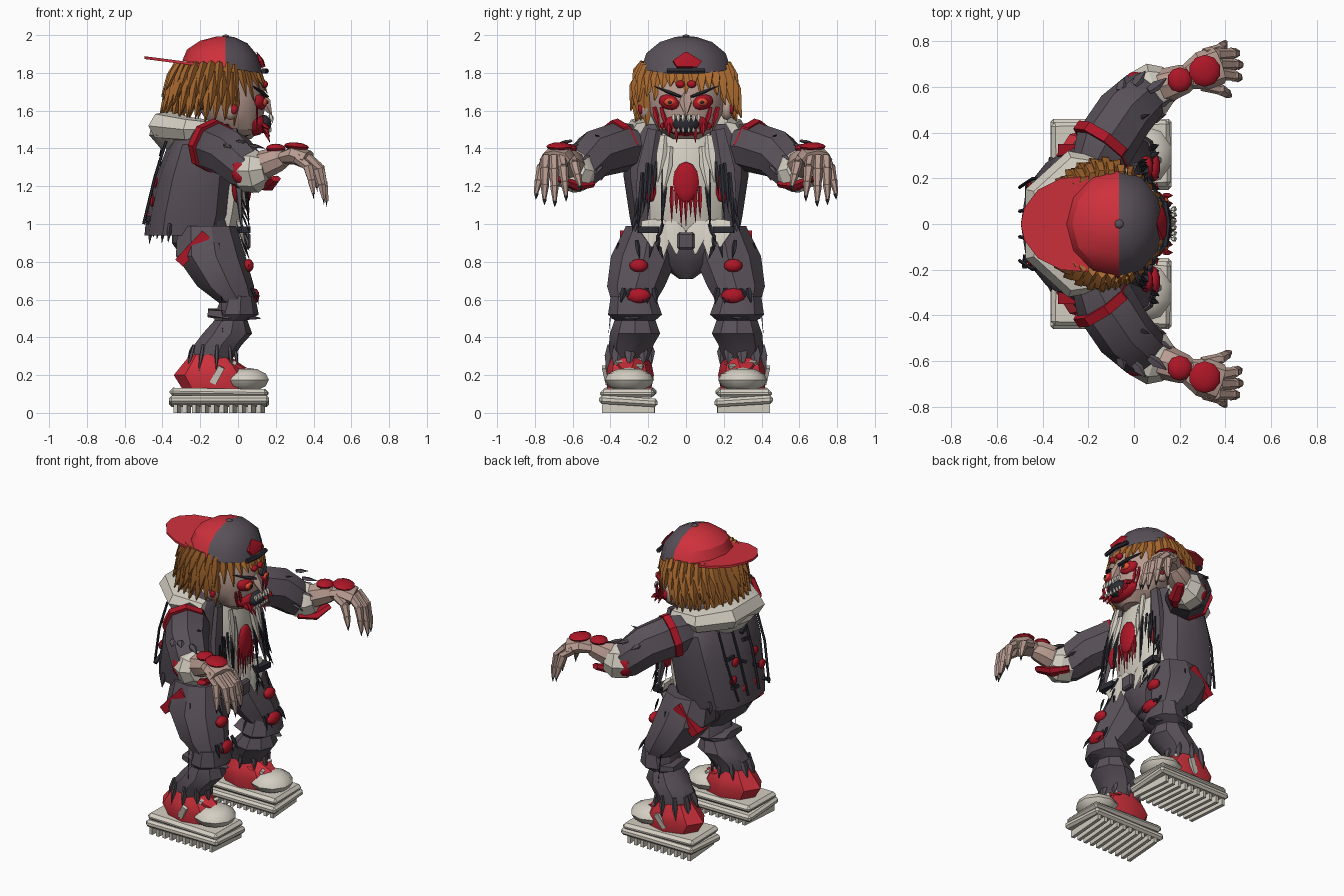
import bpy, bmesh, random
from math import sin, cos, pi, radians, copysign
from mathutils import Vector, Matrix, Euler

if "Cube" in bpy.data.objects:
    bpy.data.objects.remove(bpy.data.objects["Cube"])

random.seed(4)
R = random.uniform
COL = dict(dark=(.10, .082, .10), black=(.025, .025, .035), blood=(.42, .008, .02), red=(.62, .03, .045),
           hair=(.42, .15, .03), skin=(.48, .33, .28), white=(.66, .62, .54), eye=(.8, .08, .03))
MAT = {}
for key, c in COL.items():
    MAT[key] = bpy.data.materials.new(key)
    MAT[key].diffuse_color = (*c, 1)


def finish(name, bm, mat, mirror=False, angle=32):
    bmesh.ops.recalc_face_normals(bm, faces=bm.faces)
    me = bpy.data.meshes.new(name)
    bm.to_mesh(me)
    bm.free()
    me.materials.append(MAT[mat])
    me.shade_smooth()
    me.set_sharp_from_angle(angle=radians(angle))
    ob = bpy.data.objects.new(name, me)
    bpy.context.collection.objects.link(ob)
    if mirror:
        m = ob.modifiers.new("mirror", 'MIRROR')
        m.use_axis = (False, True, False)
        m.use_mirror_merge = False
    return ob


def skin(name, rings, mat, mirror=False):
    bm = bmesh.new()
    vs = [[bm.verts.new(p) for p in r] for r in rings]
    n = len(vs[0])
    for a, b in zip(vs, vs[1:]):
        for i in range(n):
            bm.faces.new((a[i], a[(i + 1) % n], b[(i + 1) % n], b[i]))
    bm.faces.new(vs[0])
    bm.faces.new(vs[-1])
    return finish(name, bm, mat, mirror)


def loft(name, secs, mat, n=10, mirror=False, p=1.0):
    """Horizontal rings: (x, y, z, half depth, half width)."""
    f = lambda t: copysign(abs(t) ** p, t)
    ang = [2 * pi * i / n for i in range(n)]
    return skin(name, [[(x + rx * f(cos(a)), y + ry * f(sin(a)), z) for a in ang]
                       for x, y, z, rx, ry in secs], mat, mirror)


def tube(name, pts, rad, mat, n=8, mirror=False, flat=1.0):
    pts = [Vector(q) for q in pts]
    rings = []
    for i, q in enumerate(pts):
        d = (pts[min(i + 1, len(pts) - 1)] - pts[max(i - 1, 0)]).normalized()
        u = d.cross(Vector((0, 0, 1)) if abs(d.z) < .85 else Vector((1, 0, 0))).normalized()
        v = u.cross(d)
        rings.append([q + rad[i] * (u * cos(2 * pi * k / n) + v * flat * sin(2 * pi * k / n)) for k in range(n)])
    return skin(name, rings, mat, mirror)


def ball(name, loc, size, mat, mirror=False, rot=(0, 0, 0), seg=10):
    bm = bmesh.new()
    M = Matrix.Translation(loc) @ Euler(rot).to_matrix().to_4x4() @ Matrix.Diagonal((*size, 1))
    bmesh.ops.create_uvsphere(bm, u_segments=seg, v_segments=6, radius=1, matrix=M)
    return finish(name, bm, mat, mirror, 50)


def box(name, loc, size, mat, mirror=False, rot=(0, 0, 0), bevel=0):
    bm = bmesh.new()
    M = Matrix.Translation(loc) @ Euler(rot).to_matrix().to_4x4() @ Matrix.Diagonal((*size, 1))
    bmesh.ops.create_cube(bm, size=1, matrix=M)
    if bevel:
        bmesh.ops.bevel(bm, geom=bm.edges[:], offset=bevel, segments=1, affect='EDGES')
    return finish(name, bm, mat, mirror)


def shard(name, a, b, w, mat, mirror=False, flat=.4):
    a, b = Vector(a), Vector(b)
    return tube(name, [a, a.lerp(b, .4), b], [w * .7, w, w * .08], mat, 5, mirror, flat)


# shoes: layered soles with tread bars, toe cap, upper, collar
box("sole_top", (-.1, .305, .107), (.52, .29, .045), "white", True, (0, .015, .02), .018)
box("sole_bottom", (-.1, .305, .062), (.53, .31, .045), "white", True, (.06, 0, 0), .014)
for i in range(10):
    box("sole_tread", (-.32 + i * .049, .305, .022), (.022, .28, .044), "white", True, (0, 0, .08))
ball("shoe_toe", (.04, .3, .175), (.13, .13, .065), "white", True)
loft("shoe_upper", [(-.12, .3, .12, .17, .115), (-.14, .3, .2, .2, .13), (-.14, .3, .25, .16, .12),
                    (-.15, .3, .31, .1, .1)], "red", 8, True)
shard("shoe_tongue", (-.16, .3, .3), (.1, .3, .2), .1, "red", True)
box("shoe_stripe", (-.11, .425, .2), (.035, .02, .1), "white", True, (-.2, .5, 0))
for i in range(3):
    box("shoe_lace", (-.07 + .03 * i, .3, .285 - .02 * i), (.02, .15, .02), "white", True, (0, .5, .3 * (-1) ** i))

# trousers: pelvis, thighs, creased shins
loft("pelvis", [(-.14, 0, .71, .05, .04), (-.15, 0, .8, .13, .17), (-.17, 0, .9, .18, .27),
                (-.17, 0, 1.02, .18, .26)], "dark", 10)
loft("thigh", [(-.17, .19, .99, .16, .13), (-.15, .22, .83, .19, .18), (-.07, .265, .67, .155, .155),
               (0, .28, .57, .09, .11)], "dark", 9, True)
loft("shin", [(0, .28, .62, .09, .12), (-.01, .27, .52, .12, .145), (-.04, .27, .49, .09, .11),
              (-.06, .27, .42, .135, .135), (-.11, .29, .36, .13, .12), (-.14, .3, .27, .10, .10)], "dark", 9, True)
shard("trouser_crease", (-.16, .28, .53), (.12, .28, .5), .14, "dark", True, .25)
box("hip_patch", (-.24, .3, .87), (.055, .1, .21), "blood", True, (0, .75, 0))
ball("thigh_stain", (.055, .25, .78), (.03, .05, .035), "blood", True)
ball("knee_wound", (.085, .25, .62), (.03, .065, .04), "blood", True)
for i in range(5):
    y = .17 + .04 * i
    shard("knee_tatter", (.07, y, .66), (.11, y + R(-.03, .03), R(.57, .62)), .018, "black", True)
for i in range(9):
    a = 2 * pi * i / 9
    shard("cuff_tatter", (-.13 + .11 * cos(a), .3 + .1 * sin(a), .36),
          (-.14 + .14 * cos(a), .3 + .12 * sin(a), R(.2, .27)), .03, "dark", True)
shard("side_thread", (-.1, .36, .9), (-.08, .41, .42), .008, "black", True)

# torso: shirt inside an open jacket
loft("shirt", [(-.13, 0, .93, .13, .21), (-.11, 0, 1.05, .14, .215), (-.10, 0, 1.2, .16, .22),
               (-.12, 0, 1.38, .16, .2), (-.12, 0, 1.53, .11, .14)], "white", 12, p=.85)
for y, z in ((.05, .84), (.12, .83), (.18, .88)):
    shard("shirt_flap", (0, y + .02, 1.02), (.04, y, z), .06, "white", True, .3)
loft("jacket", [(-.27, 0, .94, .225, .28), (-.25, 0, 1.05, .235, .3), (-.22, 0, 1.25, .215, .33),
                (-.19, 0, 1.42, .18, .33), (-.15, 0, 1.53, .12, .24)], "dark", 12, p=.8)
shard("jacket_lapel", (-.02, .17, 1.5), (.02, .27, .96), .06, "dark", True, .5)
box("belt_clip", (.03, .2, .97), (.06, .11, .035), "black", True, (0, 0, -.1))
box("belt_buckle", (.045, 0, .91), (.04, .09, .09), "dark", bevel=.01)
tube("hood", [(-.08, .23, 1.5), (-.26, .24, 1.5), (-.38, .12, 1.52), (-.38, -.12, 1.52), (-.26, -.24, 1.5),
              (-.08, -.23, 1.5)], [.05, .085, .1, .1, .085, .05], "white", 7, flat=.8)
loft("hood_drape", [(-.33, 0, 1.4, .08, .14), (-.35, 0, 1.47, .12, .22), (-.34, 0, 1.56, .11, .2)], "white", 8)
for i in range(12):
    t = i / 11 * 2 - 1
    shard("jacket_hem_tatter", (-.46 + .1 * t * t, .26 * t, 1.0), (-.47 + .1 * t * t, .27 * t, R(.89, .95)), .035, "dark")
for y in (.07, .2):
    tube("back_strap", [(-.38, y, 1.44), (-.44, y, 1.25), (-.5, y * .8, 1.0)], [.008] * 3, "black", 5, True)
for i in range(7):
    z = 1.02 + .06 * i
    box("back_rip", (-.49 + (z - .95) * .2, R(-.2, .2), z), (.02, .06, .02), "black", rot=(R(-.6, .6), .2, 0))
for y, z in ((.05, 1.04), (.15, 1.12), (.1, 1.22)):
    ball("back_stain", (-.475 + (z - 1) * .18, y, z), (.015, .035, .03), "blood", True)

# blood and tatters on the chest
ball("chest_stain", (.05, 0, 1.22), (.025, .07, .11), "blood")
ball("side_stain", (-.005, .2, 1.21), (.03, .055, .1), "blood", True)
for i in range(7):
    y = -.075 + .025 * i
    shard("chest_drip", (.055, y, 1.2), (.055, y, R(.98, 1.07)), .012, "blood")
for i in range(7):
    y = R(.07, .25)
    shard("chest_tatter", (.03, y, R(1.25, 1.48)), (.06, y + .02, R(.95, 1.15)), .014, "black", True)
for y, z in ((.12, 1.42), (.09, 1.36)):
    shard("shirt_fold", (.03, y, z + .05), (.08, y + .03, z - .2), .03, "white", True)
for i in range(8):
    y, z = R(.1, .27), R(.84, 1.08)
    shard("waist_tatter", (.02, y, z + .07), (.06, y + R(-.04, .04), z - .03), .014, "black", True)

# arms: sleeve, shoulder band, cuff, forearm
tube("sleeve", [(-.18, .24, 1.42), (-.13, .34, 1.41), (-.04, .48, 1.37), (.05, .57, 1.28), (.08, .6, 1.24)],
     [.1, .135, .13, .115, .08], "dark", 8, True)
tube("shoulder_band", [(-.15, .335, 1.42), (-.125, .37, 1.41)], [.142, .142], "blood", 8, True)
tube("cuff_white", [(.03, .56, 1.28), (.1, .595, 1.28), (.15, .61, 1.29)], [.11, .115, .08], "white", 8, True)
tube("cuff_blood", [(.09, .5, 1.21), (.16, .58, 1.2), (.2, .67, 1.24)], [.03, .045, .03], "blood", 6, True, .6)
ball("elbow_stain", (.02, .63, 1.28), (.06, .04, .07), "blood", True)
for i in range(8):
    a = 2 * pi * i / 8
    shard("sleeve_tatter", (.0 + .09 * cos(a), .52 + .09 * sin(a), 1.37 + .07 * sin(a)),
          (.05 + .13 * cos(a), .56 + .11 * sin(a), 1.33 + .1 * sin(a)), .025, "dark", True)
for i in range(5):
    shard("arm_spike", (-.02, .42 + .03 * i, 1.45), (.07, .45 + .03 * i, R(1.38, 1.5)), .016, "black", True)
tube("forearm", [(.06, .58, 1.28), (.15, .61, 1.32), (.22, .635, 1.345), (.25, .65, 1.35)],
     [.07, .075, .065, .05], "skin", 8, True)
tube("palm", [(.23, .64, 1.35), (.3, .67, 1.365), (.37, .695, 1.34)], [.055, .085, .085], "skin", 8, True, .6)
ball("wrist_stain", (.2, .63, 1.4), (.055, .055, .025), "blood", True)
ball("hand_stain", (.31, .67, 1.41), (.07, .07, .022), "blood", True, (0, .1, 0))

# drooping jointed fingers with claws
for bx, by, tx, ty, tz in ((.31, .74, .4, .795, 1.16), (.36, .74, .455, .75, 1.13), (.37, .70, .47, .695, 1.12),
                           (.37, .66, .465, .635, 1.15), (.3, .61, .42, .56, 1.2)):
    b, t = Vector((bx, by, 1.35)), Vector((tx, ty, tz))
    k1, k2 = b.lerp(t, .4) + Vector((.025, 0, .03)), b.lerp(t, .72) + Vector((.015, 0, .015))
    tube("finger_base", [b, k1], [.029, .024], "skin", 6, True)
    tube("finger_middle", [k1 + (b - k1) * .1, k1, k2], [.02, .028, .02], "skin", 6, True)
    tube("finger_tip", [k2 + (k1 - k2) * .1, k2, t], [.016, .023, .01], "skin", 6, True)
    shard("claw", t + (k2 - t) * .2, t + Vector((0, 0, -.03)), .012, "black", True)

# head and face
loft("head", [(.0, 0, 1.45, .07, .07), (-.01, 0, 1.5, .13, .15), (-.03, 0, 1.6, .17, .2),
              (-.04, 0, 1.72, .18, .21), (-.06, 0, 1.84, .15, .18)], "skin", 12)
ball("ear", (-.04, .215, 1.61), (.045, .035, .06), "skin", True)
ball("ear_wound", (-.02, .24, 1.61), (.02, .015, .03), "blood", True)
shard("nose", (.12, 0, 1.69), (.18, 0, 1.57), .035, "skin", flat=.9)
ball("eye_socket", (.115, .09, 1.645), (.03, .06, .04), "blood", True, (.25, 0, .4))
ball("eye", (.135, .085, 1.645), (.022, .033, .022), "eye", True)
ball("pupil", (.156, .085, 1.645), (.006, .01, .01), "black", True)
shard("eyebrow", (.15, .03, 1.675), (.08, .17, 1.73), .025, "black", True)
ball("mouth_blood", (.085, 0, 1.53), (.07, .125, .065), "blood")
ball("mouth", (.13, 0, 1.53), (.05, .075, .05), "black")
for y in (.015, .04, .065):
    shard("upper_tooth", (.17, y, 1.58), (.185, y, 1.535), .013, "white", True, 1)
    shard("lower_tooth", (.165, y, 1.485), (.175, y, 1.515), .01, "white", True, 1)
for y, z in ((.05, 1.43), (.09, 1.46), (.125, 1.5)):
    shard("chin_drip", (.13, y, 1.53), (.17, y, z), .014, "blood", True, 1)
for y in (.13, .17):
    shard("cheek_cut", (.1, y, 1.62), (.1, y - .03, 1.5), .016, "blood", True)
ball("forehead_stain", (.14, .03, 1.74), (.02, .025, .02), "blood", True)

# hair: base mass and rows of hanging locks
ball("hair_base", (-.12, 0, 1.74), (.22, .24, .15), "hair", seg=14)
for row, (z0, z1, r0, r1) in enumerate(((1.85, 1.68, .21, .275), (1.8, 1.6, .225, .285), (1.72, 1.54, .23, .26))):
    for i in range(19):
        a = radians(75 + i * 210 / 18 + 5 * row)
        k = 1 - .35 * max(0, cos(a))
        shard("hair_lock", (-.11 + r0 * cos(a), r0 * sin(a), z0),
              (-.13 + r1 * cos(a), r1 * sin(a) * 1.03 * k, z1 + R(-.04, .03)), .05, "hair", flat=.55)
for i in range(13):
    t = i / 6 - 1
    shard("fringe_lock", (.08 - .1 * t * t, .2 * t, 1.84), (.155 - .16 * t * t, .25 * t, 1.71 - .09 * t * t + R(-.02, .03)),
          .042, "hair", flat=.5)


# backwards cap: dark front half, red back half, brim to the rear
def half_dome(name, a0, a1, mat, rx):
    bm, rows = bmesh.new(), []
    for t in (0, .3, .6, .85, 1):
        h = t * pi / 2
        rows.append([bm.verts.new((-.065 + rx * cos(h) * cos(a), .235 * cos(h) * sin(a),
                     (1.83 - .035 * cos(a)) * (1 - sin(h)) + 1.995 * sin(h)))
                     for a in [a0 + (a1 - a0) * k / 6 for k in range(7)]])
    for p, q in zip(rows, rows[1:]):
        for k in range(6):
            bm.faces.new((p[k], p[k + 1], q[k + 1], q[k]))
    bmesh.ops.remove_doubles(bm, verts=bm.verts[:], dist=.0005)
    finish(name, bm, mat)


half_dome("cap_front", -pi / 2, pi / 2, "dark", .195)
half_dome("cap_back", pi / 2, 3 * pi / 2, "red", .23)
outline = [(-.2, .21), (-.32, .2), (-.42, .15), (-.48, .07), (-.495, 0)]
outline += [(x, -y) for x, y in outline[-2::-1]]
skin("cap_brim", [[(x, y, z - (x + .2) * .13) for x, y in outline] for z in (1.835, 1.85)], "red")
tube("cap_strap", [(.135, -.1, 1.81), (.15, 0, 1.81), (.135, .1, 1.81)], [.014] * 3, "black", 6)
shard("cap_opening", (.135, 0, 1.83), (.1, 0, 1.91), .085, "blood", flat=.2)
ball("cap_button", (-.065, 0, 1.993), (.02, .02, .01), "dark")
for i in range(6):
    y = -.17 + .068 * i
    shard("cap_tear", (-.03, y, 1.98 - 2.6 * y * y), (-.1, y + .02, 1.98 - 2.6 * y * y), .02, "dark")

for m in bpy.data.materials:
    if m.users and not m.is_grease_pencil:
        m.use_nodes = True
        m.node_tree.nodes["Principled BSDF"].inputs["Base Color"].default_value = m.diffuse_color
